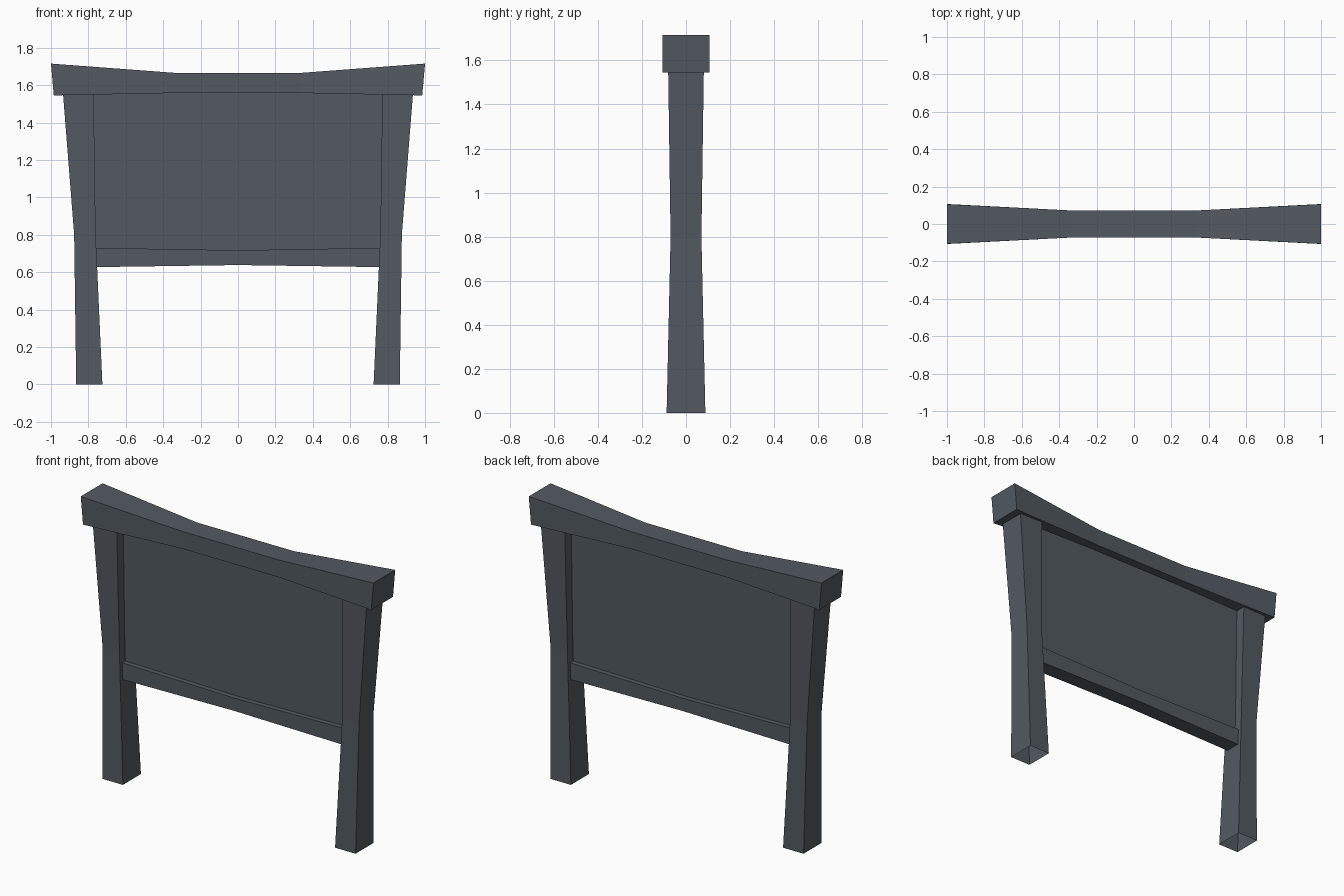
import bpy
import bmesh

cube = bpy.data.objects.get("Cube")
if cube:
    bpy.data.objects.remove(cube, do_unlink=True)

slate = bpy.data.materials.new("slate_grey")
slate.use_nodes = True
colour = (0.085, 0.102, 0.12, 1)
slate.diffuse_color = colour
slate.node_tree.nodes["Principled BSDF"].inputs["Base Color"].default_value = colour


def loft(name, sections, open_start=False):
    """Skin four-cornered sections into one solid, optionally open at the start."""
    bm = bmesh.new()
    rings = [[bm.verts.new(p) for p in s] for s in sections]
    for a, b in zip(rings, rings[1:]):
        for i in range(4):
            j = (i + 1) % 4
            bm.faces.new((a[i], a[j], b[j], b[i]))
    start = bm.faces.new(rings[0])
    bm.faces.new(rings[-1])
    bmesh.ops.recalc_face_normals(bm, faces=bm.faces[:])
    if open_start:
        bmesh.ops.delete(bm, geom=[start], context="FACES_ONLY")
    mesh = bpy.data.meshes.new(name)
    bm.to_mesh(mesh)
    bm.free()
    mesh.materials.append(slate)
    obj = bpy.data.objects.new(name, mesh)
    bpy.context.collection.objects.link(obj)
    return obj


def beam_section(x_low, x_high, y, low, high):
    return [(x_low, -y, low), (x_low, y, low), (x_high, y, high), (x_high, -y, high)]


def beam(name, half):
    """Beam along x from its right-hand sections, mirrored to the left."""
    left = [(-a, -b, y, lo, hi) for a, b, y, lo, hi in half if a > 0]
    return loft(name, [beam_section(*s) for s in left + half[::-1]])


# Flared legs, hollow at the foot: height, inner x, outer x, half depth
leg_profile = [(0, 0.725, 0.865, 0.088),
               (0.8, 0.761, 0.876, 0.07),
               (1.56, 0.772, 0.936, 0.081)]
for side, name in ((1, "left_leg"), (-1, "right_leg")):
    loft(name, [[(side * i, -y, z), (side * o, -y, z), (side * o, y, z), (side * i, y, z)]
                for z, i, o, y in leg_profile], open_start=True)

# Top beam that thickens and rises toward its ends
beam("top_beam", [(0.985, 1.0, 0.106, 1.545, 1.715),
                  (0.33, 0.33, 0.072, 1.558, 1.665)])

# Lower rail, slimmer in the middle
beam("lower_rail", [(0.765, 0.765, 0.048, 0.627, 0.73),
                    (0, 0, 0.048, 0.638, 0.717)])

# Thin board between the legs
beam("board", [(0.785, 0.785, 0.017, 0.69, 1.58)])
